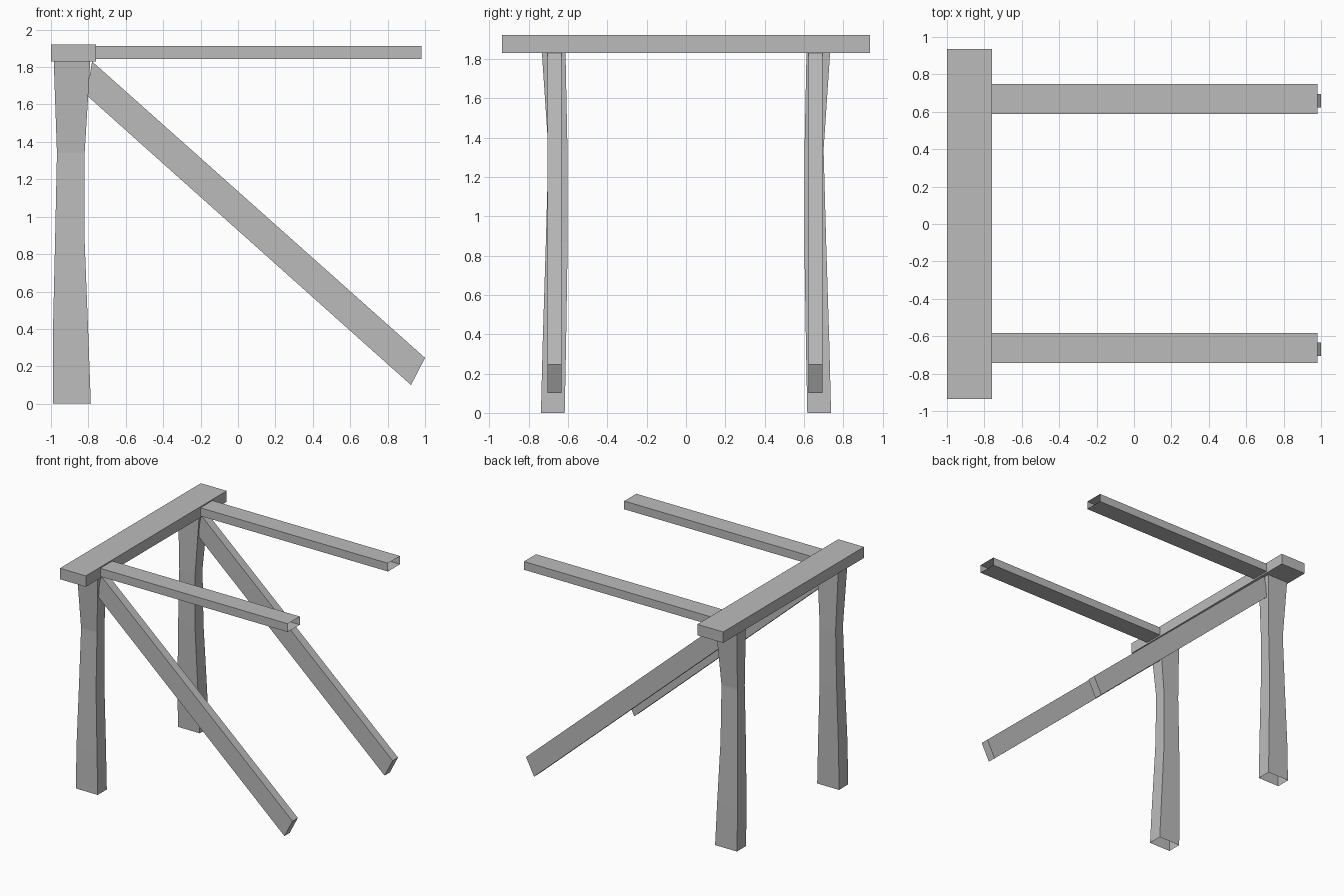
import bpy
import bmesh

cube = bpy.data.objects.get("Cube")
if cube:
    bpy.data.objects.remove(cube, do_unlink=True)

grey = bpy.data.materials.new("plain grey")
colour = (0.5, 0.5, 0.5, 1.0)
grey.use_nodes = True
grey.diffuse_color = colour
grey.node_tree.nodes["Principled BSDF"].inputs["Base Color"].default_value = colour


def loft(name, rings, start_cap=True, end_cap=True):
    """Skin a row of matching rings, with optional end faces."""
    bm = bmesh.new()
    loops = [[bm.verts.new(p) for p in ring] for ring in rings]
    for a, b in zip(loops, loops[1:]):
        for i in range(len(a)):
            j = (i + 1) % len(a)
            bm.faces.new((a[i], a[j], b[j], b[i]))
    # Outward normals are found on the closed shape, then open ends are cut
    caps = [(bm.faces.new(loops[0]), start_cap), (bm.faces.new(loops[-1]), end_cap)]
    bmesh.ops.recalc_face_normals(bm, faces=bm.faces[:])
    for face, keep in caps:
        if not keep:
            bm.faces.remove(face)
    mesh = bpy.data.meshes.new(name)
    bm.to_mesh(mesh)
    bm.free()
    mesh.materials.append(grey)
    obj = bpy.data.objects.new(name, mesh)
    bpy.context.collection.objects.link(obj)
    return obj


def bar_ring(x, y0, y1, z0, z1):
    return [(x, y0, z0), (x, y1, z0), (x, y1, z1), (x, y0, z1)]


# Header plank across both posts
loft("header", [bar_ring(x, -0.935, 0.935, 1.83, 1.922) for x in (-1.0, -0.76)])

# Post sections: height, left x, right x, inner y, outer y
post_sections = [
    (0.0, -0.99, -0.787, 0.617, 0.738),
    (0.36, -0.99, -0.80, 0.61, 0.729),
    (0.87, -0.978, -0.82, 0.602, 0.713),
    (1.34, -0.968, -0.82, 0.603, 0.70),
    (1.83, -0.985, -0.79, 0.613, 0.733),
]

# Side profile of the sloping brace
brace_profile = [(-0.78, 1.83), (1.0, 0.245), (0.925, 0.10), (-0.81, 1.65)]

# name, side, beam y range, brace y range
sides = [
    ("front", -1, (-0.742, -0.582), (-0.705, -0.634)),
    ("back", 1, (0.588, 0.748), (0.624, 0.695)),
]

for name, s, beam_y, brace_y in sides:
    # Waisted post, open underneath
    rings = [[(x0, s * yi, z), (x1, s * yi, z), (x1, s * yo, z), (x0, s * yo, z)]
             for z, x0, x1, yi, yo in post_sections]
    loft(name + "_post", rings, start_cap=False)

    # Hollow horizontal beam, open at the ends
    loft(name + "_beam", [bar_ring(x, *beam_y, 1.843, 1.912) for x in (-0.765, 0.982)],
         start_cap=False, end_cap=False)

    # Diagonal brace
    loft(name + "_brace", [[(x, y, z) for x, z in brace_profile] for y in brace_y])
